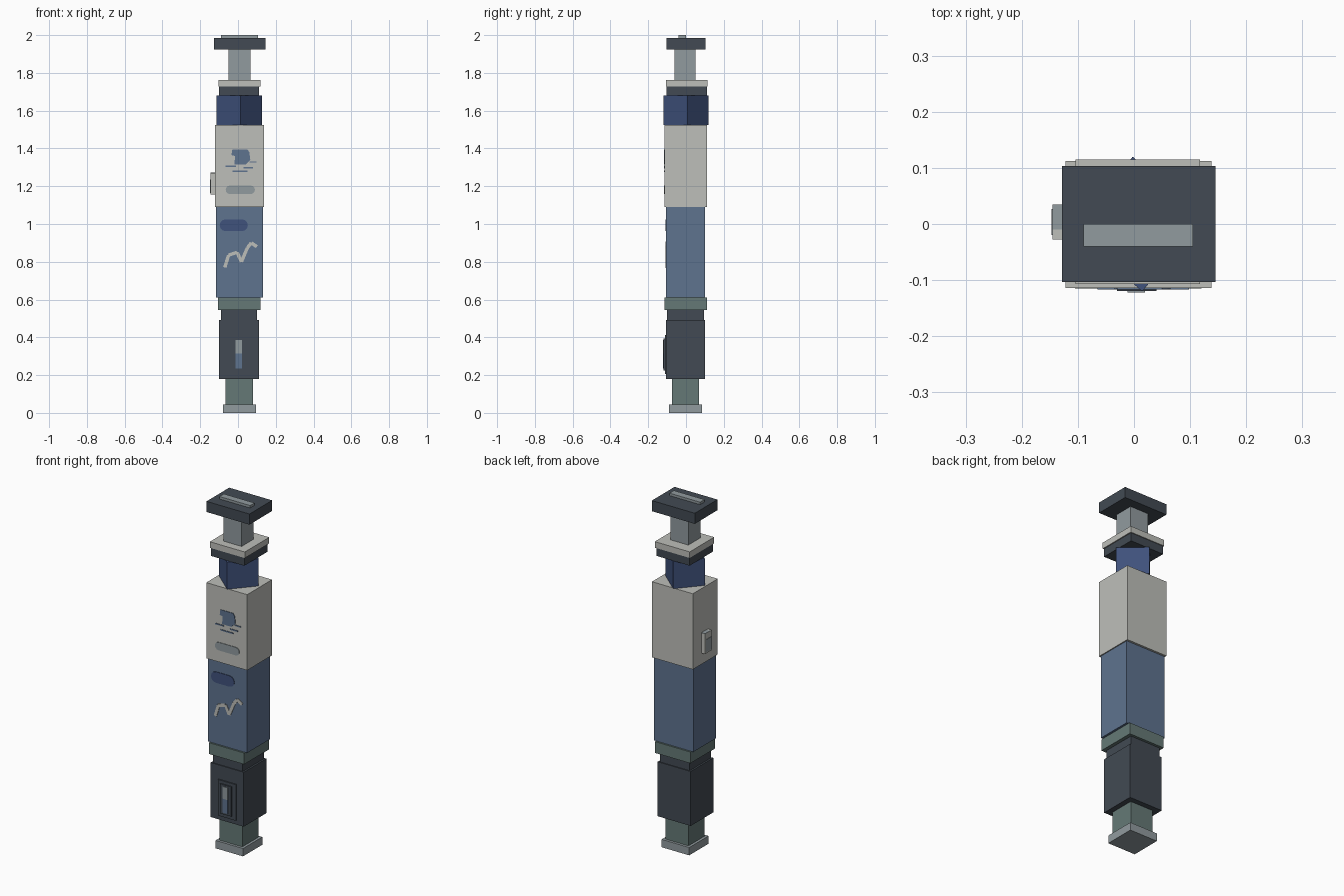
import bpy, bmesh, math
from mathutils import Vector

default = bpy.data.objects.get("Cube")
if default:
    bpy.data.objects.remove(default, do_unlink=True)


def material(name, rgb):
    # Convert 8-bit display values to linear
    lin = [((c / 255 + 0.055) / 1.055) ** 2.4 for c in rgb] + [1]
    m = bpy.data.materials.new(name)
    m.use_nodes = True
    m.diffuse_color = lin
    m.node_tree.nodes["Principled BSDF"].inputs["Base Color"].default_value = lin
    return m


IVORY = material("ivory", (190, 191, 186))
GREY = material("pale grey", (145, 155, 159))
DARK = material("dark slate", (66, 74, 83))
BLUE = material("steel blue", (94, 115, 143))
NAVY = material("navy", (64, 82, 124))
TEAL = material("grey teal", (101, 121, 118))


def finish(bm, name, mat):
    bmesh.ops.recalc_face_normals(bm, faces=bm.faces)
    mesh = bpy.data.meshes.new(name)
    bm.to_mesh(mesh)
    bm.free()
    mesh.materials.append(mat)
    ob = bpy.data.objects.new(name, mesh)
    bpy.context.collection.objects.link(ob)
    return ob


def box(name, mat, x, y, z):
    bm = bmesh.new()
    bmesh.ops.create_cube(bm, size=1)
    for v in bm.verts:
        v.co = [lo + (c + 0.5) * (hi - lo) for c, (lo, hi) in zip(v.co, (x, y, z))]
    return finish(bm, name, mat)


def plate(name, mat, outline, y, depth=0.004):
    # Thin front-facing plate from an (x, z) outline
    bm = bmesh.new()
    face = bm.faces.new([bm.verts.new((px, y, pz)) for px, pz in outline])
    new = bmesh.ops.extrude_face_region(bm, geom=[face])["geom"]
    verts = [g for g in new if isinstance(g, bmesh.types.BMVert)]
    bmesh.ops.translate(bm, verts=verts, vec=(0, -depth, 0))
    return finish(bm, name, mat)


def capsule(x0, x1, z0, z1, steps=6):
    r, mid = (z1 - z0) / 2, (z0 + z1) / 2
    pts = []
    for cx, start in ((x1 - r, -math.pi / 2), (x0 + r, math.pi / 2)):
        for i in range(steps + 1):
            a = start + math.pi * i / steps
            pts.append((cx + r * math.cos(a), mid + r * math.sin(a)))
    return pts


# Stacked square sections, bottom to top
sections = [
    ("foot", GREY, (-.08, .095), (-.09, .085), (0, .045)),
    ("lower_stem", TEAL, (-.065, .08), (-.075, .07), (.045, .18)),
    ("lower_body", DARK, (-.1, .11), (-.105, .1), (.18, .493)),
    ("lower_neck", DARK, (-.09, .1), (-.1, .095), (.493, .545)),
    ("collar", TEAL, (-.105, .12), (-.115, .11), (.545, .61)),
    ("blue_body", BLUE, (-.117, .132), (-.105, .1), (.61, 1.09)),
    ("ivory_body", IVORY, (-.122, .138), (-.114, .112), (1.09, 1.525)),
    ("upper_collar", DARK, (-.1, .112), (-.103, .11), (1.68, 1.727)),
    ("upper_cap", IVORY, (-.104, .118), (-.107, .115), (1.727, 1.762)),
    ("upper_stem", GREY, (-.05, .065), (-.06, .05), (1.762, 1.925)),
    ("top_plate", DARK, (-.128, .145), (-.103, .103), (1.925, 1.986)),
    ("top_strip", GREY, (-.09, .105), (-.04, 0), (1.986, 2)),
]
for section in sections:
    box(*section)

# Navy neck, turned to stand corner-forward
neck = box("turned_neck", NAVY, (-.085, .085), (-.085, .085), (1.525, 1.68))
neck.location.x = .006
neck.rotation_euler.z = math.radians(49)

# Side peg with inlay
box("side_peg", IVORY, (-.145, -.12), (-.028, .035), (1.155, 1.27))
box("side_peg_inlay", GREY, (-.147, -.142), (-.02, .027), (1.163, 1.235))
box("side_peg_top", GREY, (-.145, -.122), (-.01, .035), (1.268, 1.272))

# Switch panel on the lower body
box("switch_panel", DARK, (-.05, .065), (-.112, -.104), (.205, .412))
box("switch_frame", DARK, (-.03, .04), (-.119, -.11), (.225, .395))
box("switch_upper", GREY, (-.012, .02), (-.122, -.117), (.315, .385))
box("switch_lower", BLUE, (-.012, .02), (-.122, -.117), (.235, .315))

# Painted front details
plate("grey_pill", GREY, capsule(-.065, .09, 1.158, 1.204), -.113)
plate("navy_pill", NAVY, capsule(-.097, .052, .962, 1.025), -.104)
plate("blue_patch", BLUE, [(-.02, 1.315), (.04, 1.315), (.065, 1.34), (.06, 1.38),
                           (.05, 1.395), (-.03, 1.395), (-.035, 1.365), (-.015, 1.36)], -.113)
for i, (x0, x1, z) in enumerate([(-.065, -.01, 1.302), (-.03, .05, 1.275),
                                 (.06, .098, 1.325), (.03, .08, 1.295)]):
    box(f"blue_dash_{i + 1}", BLUE, (x0, x1), (-.117, -.113), (z, z + .007))

# Ivory zigzag band
path = [(-.07, .77), (-.05, .835), (-.005, .85), (.018, .8), (.05, .875), (.07, .9), (.1, .88)]
for i, (a, b) in enumerate(zip(path, path[1:])):
    a, b = Vector(a), Vector(b)
    side = (b - a).normalized().orthogonal() * .009
    plate(f"zigzag_{i + 1}", IVORY, [a + side, b + side, b - side, a - side], -.104)
